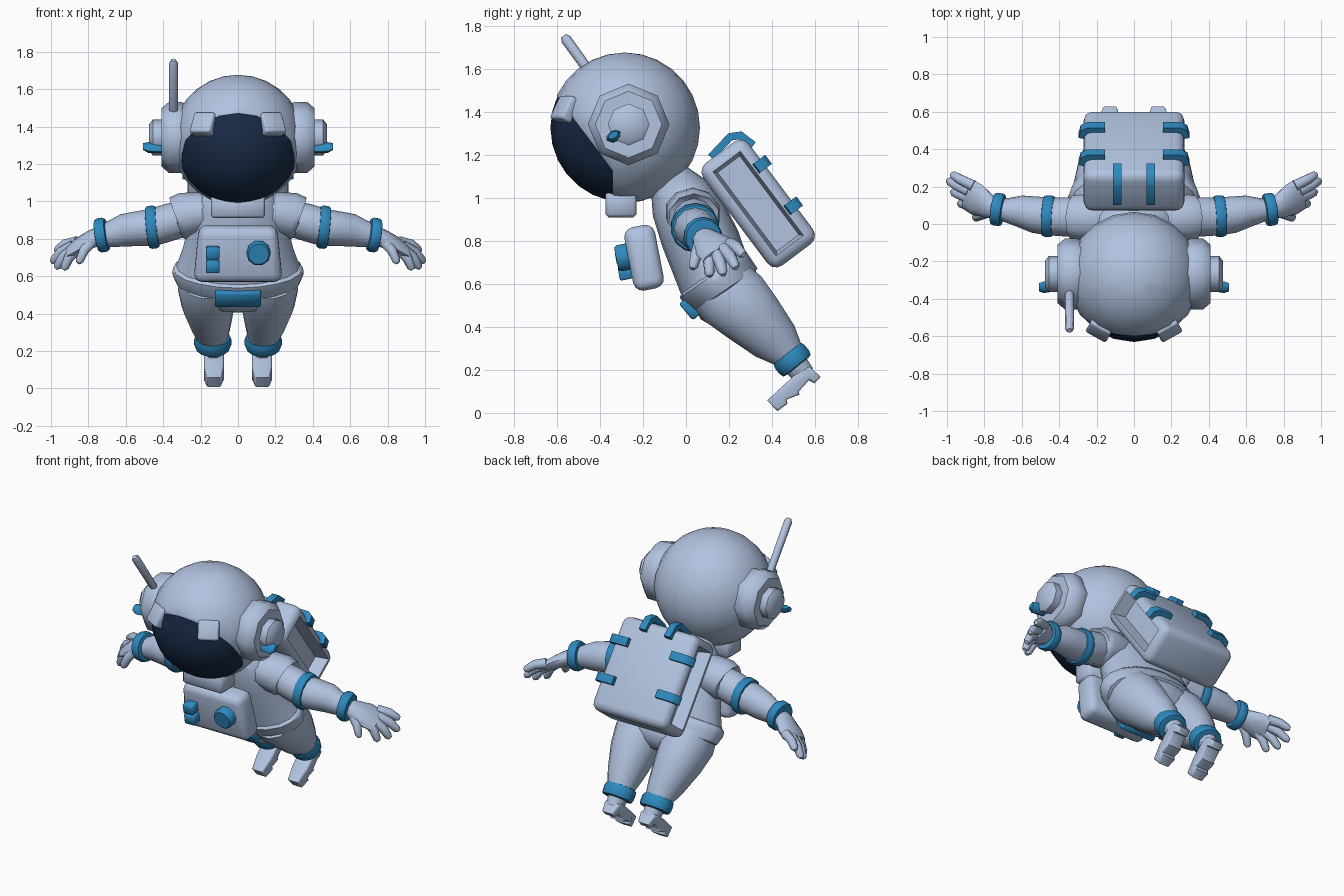
import bpy, bmesh, math
from mathutils import Vector, Matrix

if "Cube" in bpy.data.objects:
    bpy.data.objects.remove(bpy.data.objects["Cube"])


def material(name, rgb):
    m = bpy.data.materials.new(name)
    m.diffuse_color = (*rgb, 1)
    m.use_nodes = True
    m.node_tree.nodes["Principled BSDF"].inputs["Base Color"].default_value = m.diffuse_color
    return m


SUIT = material("suit_pale_blue", (0.44, 0.545, 0.745))
BLUE = material("trim_blue", (0.027, 0.25, 0.52))
DARK = material("visor_navy", (0.010, 0.024, 0.064))


def finish(bm, name, mats, mirror=False, angle=50):
    bmesh.ops.recalc_face_normals(bm, faces=bm.faces)
    me = bpy.data.meshes.new(name)
    bm.to_mesh(me)
    bm.free()
    ob = bpy.data.objects.new(name, me)
    bpy.context.collection.objects.link(ob)
    for m in mats:
        me.materials.append(m)
    bpy.ops.object.select_all(action='DESELECT')
    ob.select_set(True)
    bpy.context.view_layer.objects.active = ob
    bpy.ops.object.shade_smooth_by_angle(angle=math.radians(angle))
    if mirror:
        ob.modifiers.new("mirror", 'MIRROR').use_mirror_merge = False
    return ob


def tube(name, rings, ref, mat=SUIT, sides=14, axis=None, mirror=False, bm=None):
    """Loft of elliptical rings (x, y, z, radius along ref, other radius)."""
    own = bm is None
    bm = bm or bmesh.new()
    pts = [Vector(r[:3]) for r in rings]
    loops = []
    for i, r in enumerate(rings):
        t = Vector(axis) if axis else pts[min(i + 1, len(pts) - 1)] - pts[max(i - 1, 0)]
        t.normalize()
        u = Vector(ref)
        u = (u - t * u.dot(t)).normalized()
        v = t.cross(u)
        loops.append([bm.verts.new(pts[i] + u * r[3] * math.cos(a) + v * r[4] * math.sin(a))
                      for a in (math.tau * k / sides for k in range(sides))])
    for a, b in zip(loops, loops[1:]):
        for k in range(sides):
            bm.faces.new((a[k], a[k - 1], b[k - 1], b[k]))
    bm.faces.new(loops[0])
    bm.faces.new(loops[-1][::-1])
    if own:
        return finish(bm, name, [mat], mirror)


def box(name, size, mat, frame, bevel=0.02, seg=2, mirror=False, taper=1.0, recess=None):
    bm = bmesh.new()
    bmesh.ops.create_cube(bm, size=1)
    for v in bm.verts:
        if v.co.z > 0:
            v.co.x *= taper
        v.co = Vector([a * b for a, b in zip(v.co, size)])
    bmesh.ops.bevel(bm, geom=bm.edges[:], offset=bevel, segments=seg, profile=0.5, affect='EDGES')
    if recess:  # sunken side panels with sloping walls
        bm.normal_update()
        for f in [f for f in bm.faces if abs(f.normal.x) > 0.99]:
            n = f.normal.copy()
            bmesh.ops.inset_region(bm, faces=[f], thickness=0.004)
            bmesh.ops.inset_region(bm, faces=[f], thickness=0.022)
            bmesh.ops.translate(bm, verts=f.verts[:], vec=-n * recess)
    bm.transform(frame)
    return finish(bm, name, [mat], mirror)


def extrude_x(name, profile, x0, x1, mat, bevel, mirror=False):
    """Side profile (y, z) extruded between two x values, narrowed at both ends."""
    bm = bmesh.new()
    f = bm.faces.new([bm.verts.new((x0, y, z)) for y, z in profile])
    g = bmesh.ops.extrude_face_region(bm, geom=[f])["geom"]
    bmesh.ops.translate(bm, verts=[v for v in g if isinstance(v, bmesh.types.BMVert)], vec=(x1 - x0, 0, 0))
    bmesh.ops.recalc_face_normals(bm, faces=bm.faces)
    edges = [e for e in bm.edges if abs(e.verts[0].co.x - e.verts[1].co.x) < 1e-6]
    bmesh.ops.bevel(bm, geom=edges, offset=bevel, segments=2, profile=0.5, affect='EDGES')
    mid = (x0 + x1) / 2
    for v in bm.verts:
        if v.co.y < 0.44 or v.co.y > 0.59:
            v.co.x = mid + (v.co.x - mid) * 0.75
    return finish(bm, name, [mat], mirror)


def cuff(name, c, axis, ref, ru, rv, h, t):
    """Rounded ring, drawn as a short bulging band."""
    c, d = Vector(c), Vector(axis).normalized()
    prof = [(-h, -t), (-h * 0.9, -t * 0.3), (-h * 0.4, 0), (h * 0.4, 0), (h * 0.9, -t * 0.3), (h, -t)]
    tube(name, [(*(c + d * s), ru + o, rv + o) for s, o in prof], ref, BLUE, 14, axis, True)


def strap(name, path, width, across, frame):
    """Bent clip following a path, with thickness."""
    bm = bmesh.new()
    w = Vector(across) * width / 2
    rows = [(bm.verts.new(Vector(p) - w), bm.verts.new(Vector(p) + w)) for p in path]
    for a, b in zip(rows, rows[1:]):
        bm.faces.new((a[0], a[1], b[1], b[0]))
    bmesh.ops.recalc_face_normals(bm, faces=bm.faces)
    bmesh.ops.solidify(bm, geom=bm.faces[:], thickness=0.035)
    bm.transform(frame)
    return finish(bm, name, [BLUE], True)


def place(loc, tilt):
    return Matrix.Translation(loc) @ Matrix.Rotation(math.radians(tilt), 4, 'X')


# Helmet: one sphere, with the visor cut into its faces by two planes
HC, VN = Vector((0, -0.285, 1.327)), Vector((0, -0.8, -0.6))
bm = bmesh.new()
bmesh.ops.create_uvsphere(bm, u_segments=20, v_segments=14, radius=0.35)
bm.transform(Matrix.Translation(HC) @ Matrix.Diagonal((1.01, 1, 1, 1)))
cuts = [(HC + VN * 0.16, VN), (Vector((0, -0.335, 0)), Vector((0, -1, 0)))]
for co, no in cuts:
    bmesh.ops.bisect_plane(bm, geom=bm.verts[:] + bm.edges[:] + bm.faces[:], plane_co=co, plane_no=no)
glass = [f for f in bm.faces if all((f.calc_center_median() - co).dot(no) > 0 for co, no in cuts)]
bmesh.ops.inset_region(bm, faces=glass, thickness=0.006, depth=-0.004)
for f in glass:
    f.material_index = 1
finish(bm, "helmet", [SUIT, DARK])

# Brow tabs above the visor
n = Vector((0.15, -0.27, 0.17)).normalized()
rot = n.to_track_quat('Z', 'Y').to_matrix().to_4x4()
box("brow_tab", (0.125, 0.12, 0.06), SUIT,
    Matrix.Translation(HC + Vector((0.182, -0.276, 0.085))) @ rot, 0.012, 2, True)

# Chin collar
box("chin_collar", (0.29, 0.145, 0.13), SUIT, place((0, -0.302, 0.975), 0), 0.015, 1)

# Ear pods, knobs and ear levers
ex, ez = -0.267, 1.342
tube("ear_pod", [(x, ex, ez, r, r) for x, r in
                 ((0.26, 0.17), (0.305, 0.19), (0.37, 0.19), (0.41, 0.155))], (0, 0, 1), SUIT, 8, None, True)
tube("ear_knob", [(x, ex, ez, r, r) for x, r in
                  ((0.40, 0.097), (0.455, 0.097), (0.475, 0.07))], (0, 0, 1), SUIT, 8, None, True)
tube("ear_lever", [(0.40, -0.325, 1.285, 0.035, 0.022), (0.48, -0.338, 1.288, 0.037, 0.024),
                   (0.508, -0.338, 1.293, 0.026, 0.015)], (0, 0.8, 0.5), BLUE, 8, (1, 0, 0), True)

# Antenna
tube("antenna", [(-0.345, -0.375, 1.485, 0.023, 0.023), (-0.345, -0.558, 1.738, 0.025, 0.025),
                 (-0.345, -0.57, 1.755, 0.014, 0.014)], (1, 0, 0), SUIT, 8)

# Torso, leaning along the body axis
AX = (0, 0.56, -0.828)
tube("torso", [(0, -0.08, 1.09, 0.12, 0.10), (0, -0.03, 1.00, 0.22, 0.15), (0, 0.035, 0.87, 0.265, 0.175),
               (0, 0.09, 0.75, 0.295, 0.182), (0, 0.125, 0.655, 0.33, 0.18)], (1, 0, 0), SUIT, 20, AX)
tube("skirt_band", [(0, 0.12, 0.655, 0.325, 0.17), (0, 0.127, 0.642, 0.348, 0.188), (0, 0.145, 0.615, 0.352, 0.188),
                    (0, 0.183, 0.572, 0.335, 0.18), (0, 0.187, 0.565, 0.30, 0.16)], (1, 0, 0), SUIT, 20, AX)
box("belt_buckle", (0.245, 0.06, 0.10), BLUE, place((0, 0.022, 0.488), 40), 0.008, 1)

# Hips and legs
tube("hips", [(0, 0.17, 0.59, 0.315, 0.165), (0, 0.21, 0.53, 0.30, 0.17), (0, 0.235, 0.485, 0.22, 0.14),
              (0, 0.255, 0.455, 0.12, 0.09)], (1, 0, 0), SUIT, 20, AX)
tube("leg", [(0.16, 0.17, 0.58, 0.15, 0.165), (0.162, 0.22, 0.53, 0.16, 0.172), (0.16, 0.31, 0.44, 0.142, 0.15),
             (0.147, 0.415, 0.333, 0.108, 0.118), (0.138, 0.475, 0.272, 0.085, 0.08),
             (0.135, 0.515, 0.225, 0.07, 0.07)], (1, 0, 0), SUIT, 14, (0, 0.62, -0.78), True)
cuff("ankle_cuff", (0.135, 0.494, 0.248), (0, 0.62, -0.78), (1, 0, 0), 0.1, 0.09, 0.04, 0.022)

# Boots with a raised arch
tube("boot_shaft", [(0.133, 0.49, 0.25, 0.066, 0.066), (0.13, 0.55, 0.175, 0.05, 0.055)], (1, 0, 0),
     SUIT, 10, None, True)
extrude_x("boot", [(0.378, 0.058), (0.45, 0.125), (0.525, 0.195), (0.575, 0.215), (0.627, 0.168), (0.598, 0.137),
                   (0.572, 0.152), (0.525, 0.10), (0.528, 0.085), (0.468, 0.062), (0.472, 0.042), (0.425, 0.008)],
          0.075, 0.183, SUIT, 0.012, True)

# Arms: shoulder sleeve, arm, cuffs
UP = (0, 0, 1)
tube("shoulder_sleeve", [(0.14, 0.02, 0.945, 0.10, 0.12), (0.20, 0.03, 0.935, 0.115, 0.125),
                         (0.29, 0.035, 0.925, 0.122, 0.128), (0.325, 0.037, 0.91, 0.118, 0.12),
                         (0.33, 0.037, 0.91, 0.09, 0.09)], UP, SUIT, 10, None, True)
tube("arm", [(0.28, 0.035, 0.91, 0.095, 0.095), (0.36, 0.038, 0.89, 0.10, 0.105), (0.46, 0.04, 0.86, 0.10, 0.10),
             (0.53, 0.05, 0.855, 0.093, 0.098), (0.61, 0.068, 0.845, 0.088, 0.085), (0.70, 0.075, 0.82, 0.066, 0.06),
             (0.75, 0.08, 0.815, 0.058, 0.055)], UP, SUIT, 12, None, True)
cuff("elbow_cuff", (0.458, 0.042, 0.862), (1, 0.06, -0.10), UP, 0.115, 0.114, 0.03, 0.022)
cuff("wrist_cuff", (0.728, 0.078, 0.82), (1, 0.15, -0.15), UP, 0.092, 0.09, 0.03, 0.022)

# Gloves: palm plus fingers fanned towards their tips
bm = bmesh.new()
flat = (0.45, -0.25, 0.87)
tube("", [(0.73, 0.078, 0.818, 0.05, 0.05), (0.78, 0.095, 0.80, 0.047, 0.07),
          (0.84, 0.13, 0.77, 0.04, 0.092), (0.89, 0.16, 0.742, 0.03, 0.09)], flat, sides=12, bm=bm)
fingers = [((0.86, 0.205, 0.785), (0.978, 0.268, 0.735)), ((0.88, 0.175, 0.762), (0.998, 0.235, 0.675)),
           ((0.88, 0.14, 0.745), (0.975, 0.175, 0.642)), ((0.86, 0.105, 0.745), (0.935, 0.11, 0.635)),
           ((0.78, 0.065, 0.785), (0.855, 0.03, 0.67))]
for root, tip in fingers:
    a, b = Vector(root), Vector(tip)
    mid = a.lerp(b, 0.5) + Vector((0.006, 0, 0.01))
    tube("", [(*a, 0.031, 0.031), (*mid, 0.028, 0.028), (*a.lerp(b, 0.88), 0.023, 0.023), (*b, 0.012, 0.012)],
         flat, sides=8, bm=bm)
finish(bm, "glove", [SUIT], True)

# Chest control box with button, dial and switches
CB = place((0, -0.195, 0.722), 11)
box("chest_box", (0.475, 0.145, 0.30), SUIT, CB, 0.045, 3, False, 0.88)
front = CB @ Vector((0.11, -0.06, 0.02))
out = (CB.to_3x3() @ Vector((0, -1, 0))).normalized()
tube("chest_dial", [(*(front + out * s), r, r) for s, r in ((0, 0.065), (0.055, 0.065), (0.068, 0.056))],
     (1, 0, 0), BLUE, 10)
for i, z in enumerate((0.022, -0.052)):
    box(f"chest_switch_{i}", (0.072, 0.08, 0.064), BLUE, CB @ Matrix.Translation((-0.135, -0.09, z)), 0.006, 1)

# Backpack with sunken sides and clips over its edges
PK = place((0, 0.336, 0.974), 36.87)
box("backpack", (0.54, 0.265, 0.595), SUIT, PK, 0.05, 3, False, 1.0, 0.08)
for i, z in enumerate((0.136, -0.106)):
    strap(f"pack_side_clip_{i}", [(0.155, 0.162, z), (0.25, 0.162, z), (0.285, 0.142, z), (0.296, 0.095, z)],
          0.052, (0, 0, 1), PK)
strap("pack_top_clip", [(0.09, -0.05, 0.322), (0.09, 0.085, 0.345), (0.09, 0.14, 0.315), (0.09, 0.162, 0.235)],
      0.045, (1, 0, 0), PK)
